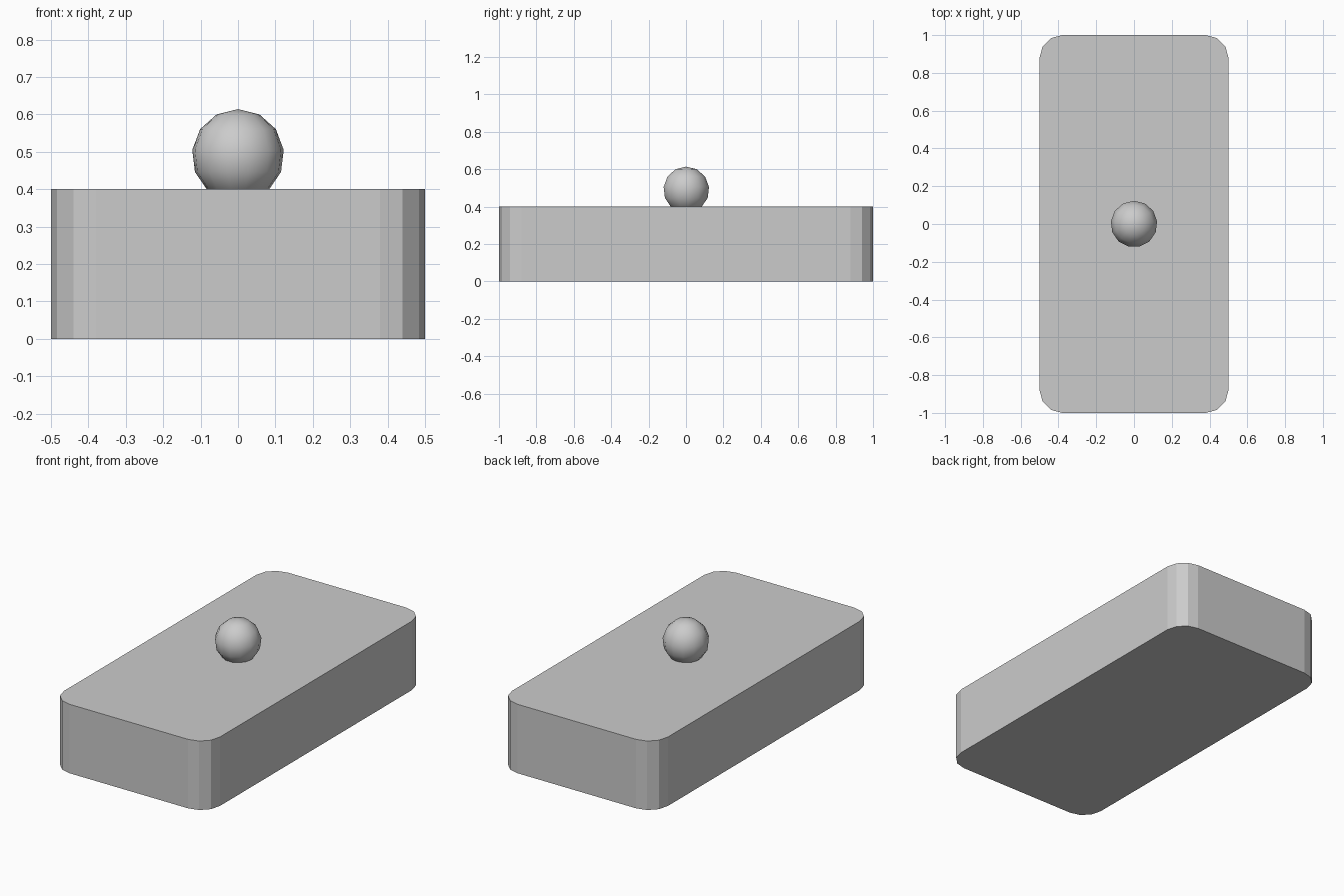
import bpy, bmesh
from math import sin, cos, pi

if "Cube" in bpy.data.objects:
    bpy.data.objects.remove(bpy.data.objects["Cube"])


def finish(bm, name, smooth=False):
    bmesh.ops.recalc_face_normals(bm, faces=bm.faces)
    mesh = bpy.data.meshes.new(name)
    bm.to_mesh(mesh)
    bm.free()
    for p in mesh.polygons:
        p.use_smooth = smooth
    obj = bpy.data.objects.new(name, mesh)
    bpy.context.collection.objects.link(obj)
    return obj


# Slab: rectangle with three-segment rounded corners, extruded upwards
bm = bmesh.new()
HALF_X, HALF_Y, HEIGHT, R, SEG = 0.5, 1.0, 0.4, 0.12, 3
outline = []
for corner, (sx, sy) in enumerate([(1, 1), (-1, 1), (-1, -1), (1, -1)]):
    for i in range(SEG + 1):
        a = (corner + i / SEG) * pi / 2
        outline.append(bm.verts.new((sx * (HALF_X - R) + R * cos(a),
                                     sy * (HALF_Y - R) + R * sin(a), 0)))
base = bm.faces.new(outline)
top = bmesh.ops.extrude_face_region(bm, geom=[base], use_keep_orig=True)["geom"]
bmesh.ops.translate(bm, vec=(0, 0, HEIGHT),
                    verts=[g for g in top if isinstance(g, bmesh.types.BMVert)])
finish(bm, "slab")

# Ball: thirteen-sided circle revolved in thirteen steps, sunk into the slab
bm = bmesh.new()
SIDES, BALL_R, BALL_Z = 13, 0.124, 0.49
pole = bm.verts.new((0, 0, BALL_Z + BALL_R))
rings = []
for k in range(1, 7):
    t = 2 * pi * k / SIDES
    rings.append([bm.verts.new((BALL_R * sin(t) * sin(2 * pi * j / SIDES),
                                BALL_R * sin(t) * cos(2 * pi * j / SIDES),
                                BALL_Z + BALL_R * cos(t))) for j in range(SIDES)])
for j in range(SIDES):
    n = (j + 1) % SIDES
    bm.faces.new((pole, rings[0][j], rings[0][n]))
    for a, b in zip(rings, rings[1:]):
        bm.faces.new((a[j], b[j], b[n], a[n]))
bm.faces.new(rings[-1])
finish(bm, "ball", smooth=True)
